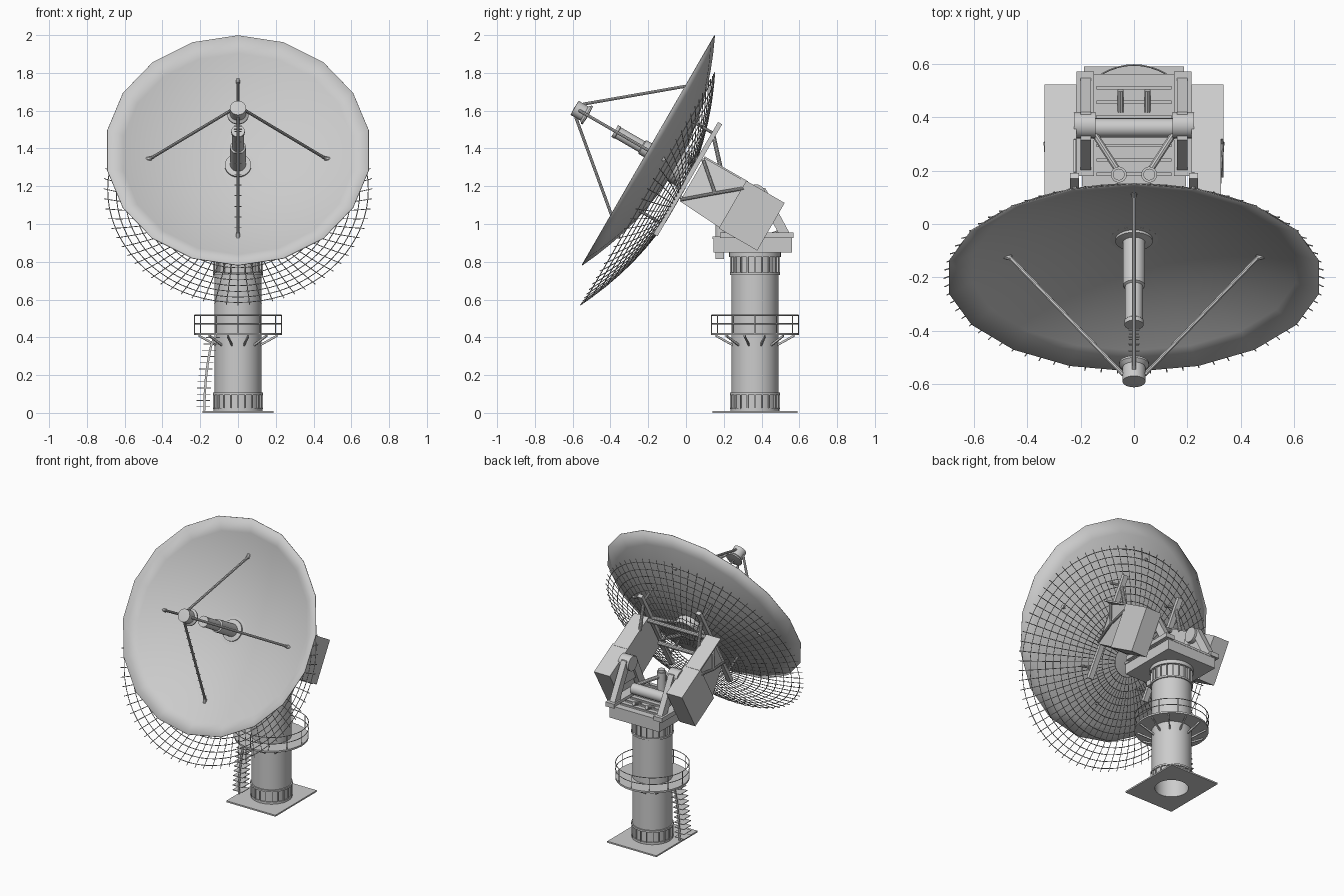
import bpy, bmesh
from math import sin, cos, pi, radians
from mathutils import Matrix, Vector

if "Cube" in bpy.data.objects:
    bpy.data.objects.remove(bpy.data.objects["Cube"])

ID = Matrix.Identity(4)
# Dish frame: local x = across, y = up in the rim plane, z = pointing axis (30 deg up)
DISH = Matrix.Translation((0, -0.2, 1.39)) @ Matrix.Rotation(radians(60), 4, 'X')
CY = 0.365                                  # pedestal axis
COL = Matrix.Translation((0, CY, 0))
R, DEPTH = 0.703, 0.17


def bowl(r):
    return -DEPTH * (1 - (r / R) ** 2)


def finish(name, bm, mat=ID, smooth=True):
    bmesh.ops.recalc_face_normals(bm, faces=bm.faces)
    me = bpy.data.meshes.new(name)
    bm.to_mesh(me)
    bm.free()
    ob = bpy.data.objects.new(name, me)
    bpy.context.collection.objects.link(ob)
    ob.matrix_world = mat
    if smooth:
        bpy.ops.object.select_all(action='DESELECT')
        bpy.context.view_layer.objects.active = ob
        ob.select_set(True)
        bpy.ops.object.shade_smooth_by_angle(angle=radians(30))
    return ob


def revolve(name, prof, mat=ID, n=32, closed=False):
    """Turn an (r, z) profile about local z."""
    bm = bmesh.new()
    rings = []
    for r, z in prof:
        if r == 0:
            rings.append([bm.verts.new((0, 0, z))] * n)
        else:
            rings.append([bm.verts.new((r * sin(2 * pi * i / n), r * cos(2 * pi * i / n), z)) for i in range(n)])
    pairs = list(zip(rings, rings[1:])) + ([(rings[-1], rings[0])] if closed else [])
    for a, b in pairs:
        for i in range(n):
            j = (i + 1) % n
            bm.faces.new(list(dict.fromkeys((a[i], a[j], b[j], b[i]))))
    return finish(name, bm, mat)


def hull(name, pts, mat=ID):
    bm = bmesh.new()
    for p in pts:
        bm.verts.new(p)
    bmesh.ops.convex_hull(bm, input=bm.verts)
    bmesh.ops.dissolve_limit(bm, angle_limit=0.01, verts=bm.verts, edges=bm.edges)
    return finish(name, bm, mat, False)


def box(name, lo, hi, mat=ID):
    return hull(name, [(x, y, z) for x in (lo[0], hi[0]) for y in (lo[1], hi[1]) for z in (lo[2], hi[2])], mat)


def tube(name, p, q, r, mat=ID, n=10):
    p, q = Vector(p), Vector(q)
    d = q - p
    m = mat @ Matrix.Translation(p) @ d.to_track_quat('Z', 'Y').to_matrix().to_4x4()
    return revolve(name, [(0, 0), (r, 0), (r, d.length), (0, d.length)], m, n)


def wires(name, paths, r, mat=ID):
    """Many thin poly-lines in one curve object; paths = [(points, cyclic)]."""
    cu = bpy.data.curves.new(name, 'CURVE')
    cu.dimensions = '3D'
    cu.bevel_depth, cu.bevel_resolution = r, 0
    for pts, cyc in paths:
        s = cu.splines.new('POLY')
        s.points.add(len(pts) - 1)
        for v, p in zip(s.points, pts):
            v.co = (*p, 1)
        s.use_cyclic_u = cyc
    ob = bpy.data.objects.new(name, cu)
    bpy.context.collection.objects.link(ob)
    ob.matrix_world = mat
    return ob


def ring(r, z, n=48):
    return [(r * cos(2 * pi * i / n), r * sin(2 * pi * i / n), z) for i in range(n)]


# Base plate with round opening
bm = bmesh.new()
loops = []
for z in (0, 0.01):
    sq, ci = [], []
    for i in range(32):
        c, s = cos(2 * pi * i / 32), sin(2 * pi * i / 32)
        m = max(abs(c), abs(s))
        sq.append(bm.verts.new((c / m * 0.187, s / m * 0.225, z)))
        ci.append(bm.verts.new((c * 0.105, s * 0.105, z)))
    loops.append((sq, ci))
(s0, c0), (s1, c1) = loops
for a, b in ((s0, c0), (s1, c1), (s0, s1), (c0, c1)):
    for i in range(32):
        j = (i + 1) % 32
        bm.faces.new((a[i], a[j], b[j], b[i]))
finish('base_plate', bm, COL, False)

# Hollow column with flanges
revolve('column', [(0.105, 0.01), (0.13, 0.01), (0.13, 0.025), (0.124, 0.025), (0.124, 0.095), (0.133, 0.095),
                   (0.133, 0.107), (0.125, 0.107), (0.125, 0.73), (0.133, 0.73), (0.133, 0.742), (0.122, 0.742),
                   (0.122, 0.825), (0.137, 0.825), (0.137, 0.85), (0.105, 0.85)], COL, 32, True)
for i in range(20):
    m = COL @ Matrix.Rotation(2 * pi * i / 20, 4, 'Z')
    for k, (z0, z1) in enumerate(((0.02, 0.1), (0.74, 0.83))):
        box(('lower', 'upper')[k] + '_flange_rib', (0.118, -0.003, z0), (0.132, 0.003, z1), m)

# Service platform, railing and brackets
revolve('platform', [(0.12, 0.412), (0.232, 0.412), (0.232, 0.424), (0.12, 0.424)], COL, 32, True)
wires('railing', [(ring(0.23, z), True) for z in (0.472, 0.517)] +
      [([(x, y, 0.42), (x, y, 0.517)], False) for x, y, _ in ring(0.23, 0, 12)], 0.003, COL)
for i in range(12):
    m = COL @ Matrix.Rotation(2 * pi * (i + 0.5) / 12, 4, 'Z')
    hull('platform_bracket', [(x, y, z + d) for y in (-0.004, 0.004) for d in (0, 0.012)
                              for x, z in ((0.12, 0.352), (0.215, 0.403))], m)

# Ladder with one bowed stringer and cross rungs
def bow(t):
    return -0.118 - 0.06 * cos(t * pi / 2) ** 0.6, 0.012 + 0.4 * t
path = [bow(t / 10) for t in range(11)]
for y in (0.265, 0.325):
    for (xa, za), (xb, zb) in zip(path, path[1:]):
        hull('ladder_stringer', [(x + d, y + e, z) for x, z in ((xa, za), (xb, zb))
                                 for d in (-0.006, 0.006) for e in (-0.003, 0.003)])
for i in range(12):
    x, z = bow((i + 0.6) / 12)
    box('ladder_rung', (x - 0.042, 0.255, z - 0.002), (x + 0.03, 0.335, z + 0.002))

# Turntable deck with slats and drive
box('turntable', (-0.19, 0.145, 0.85), (0.19, 0.56, 0.925))
box('turntable_lip', (-0.195, 0.14, 0.92), (0.195, 0.562, 0.935))
for i in range(7):
    box('deck_slat', (-0.14, 0.18 + i * 0.054, 0.935), (0.14, 0.192 + i * 0.054, 0.945))
box('azimuth_motor', (-0.03, 0.155, 0.815), (0.03, 0.2, 0.85))
tube('drive_cylinder', (-0.15, 0.36, 0.985), (0.15, 0.36, 0.985), 0.036, n=20)
for s in (-1, 1):
    tube('jack_motor', (s * 0.057, 0.185, 0.93), (s * 0.057, 0.185, 1.06), 0.03, n=16)
    tube('jack_motor_cap', (s * 0.057, 0.185, 1.06), (s * 0.057, 0.185, 1.075), 0.022, n=16)
    tube('drive_strut', (s * 0.06, 0.2, 1.03), (s * 0.15, 0.34, 1.0), 0.013)
    tube('deck_post', (s * 0.05, 0.42, 0.93), (s * 0.05, 0.5, 0.96), 0.012)

# Everything carried on both sides
PIV = (DISH.inverted() @ Vector((0, 0.37, 1.16)))
for s in (-1, 1):
    X = lambda a: s * a
    # A-frame yoke
    for name, y0, y1, yt in (('rear_yoke_leg', 0.5, 0.56, 0.39), ('front_yoke_leg', 0.19, 0.25, 0.34)):
        hull(name, [(X(x), y, z) for x in (0.16, 0.2) for y, z in
                    ((y0, 0.93), (y1, 0.93), (yt - 0.025, 1.19), (yt + 0.03, 1.19))])
    hull('yoke_web', [(X(x), y, z) for x in (0.175, 0.185) for y, z in
                      ((0.28, 1.03), (0.47, 1.03), (0.35, 1.18), (0.38, 1.18))])
    box('yoke_foot', (min(X(.15), X(.215)), 0.18, 0.925), (max(X(.15), X(.215)), 0.57, 0.955))
    tube('elevation_bearing', (X(0.145), 0.37, 1.16), (X(0.225), 0.37, 1.16), 0.05, n=20)
    # Counterweight and tapering arm
    xs = sorted((X(0.215), X(0.335)))
    box('counterweight', (xs[0], -0.171, -0.765), (xs[1], 0.12, -0.53), DISH)
    hull('tilt_arm', [(X(x), u, a) for x, u, a in
                      ((.218, -.165, -.53), (.325, -.165, -.53), (.218, .115, -.53), (.325, .115, -.53),
                       (.218, -.15, -.28), (.26, -.15, -.28), (.218, .115, -.28), (.26, .115, -.28))], DISH)
    box('arm_edge_plate', (xs[0], 0.112, -0.54), (xs[1] - 0.01, 0.122, -0.275), DISH)
    for u0, u1 in ((0.1, -0.02), (-0.14, -0.02)):
        tube('arm_brace', (X(0.27), u0, -0.28), (X(0.318), u1, -0.42), 0.009, DISH)
    tube('arm_brace', (X(0.318), -0.02, -0.42), (X(0.33), 0.08, -0.54), 0.009, DISH)
    # Long dish support bar
    xb = sorted((X(0.205), X(0.24)))
    box('dish_support_bar', (xb[0], -0.37, -0.27), (xb[1], 0.315, -0.245), DISH)
    for u in (-0.12, 0.1):
        tube('hub_brace', (X(0.22), u, -0.262), (0, u * 0.4, -0.2), 0.012, DISH)
    for u in (-0.3, 0.25):
        tube('dish_standoff', (X(0.222), u, -0.25), (X(0.222), u, bowl((0.222 ** 2 + u * u) ** 0.5)), 0.008, DISH)
    tube('bar_brace', (X(0.222), 0.24, -0.26), (X(0.222), 0.11, -0.38), 0.011, DISH)
tube('cross_beam', (-0.22, 0.1, -0.285), (0.22, 0.1, -0.285), 0.014, DISH)
tube('cross_beam', (-0.22, -0.13, -0.285), (0.22, -0.13, -0.285), 0.014, DISH)
tube('dish_hub', (0, 0, -0.225), (0, 0, -0.165), 0.09, DISH, 24)

# 18-sided dish shell
dish = revolve('dish', [(0, bowl(0))] + [(R * i / 8, bowl(R * i / 8)) for i in range(1, 9)], DISH, 18)
sol = dish.modifiers.new('thickness', 'SOLIDIFY')
sol.thickness, sol.offset = 0.004, 0

# Backing lattice: rings and spokes, hung 0.205 below the dish
N = 72
rr = [0.1 + 0.59 * i / 13 for i in range(14)]
spokes = [([(r * cos(2 * pi * i / N), r * sin(2 * pi * i / N), bowl(r)) for r in rr[(0 if i % 2 else 2)::2] + [0.712]], False)
          for i in range(N)]
wires('backing_lattice', [(ring(r, bowl(r), N), True) for r in rr] + spokes, 0.0025,
      Matrix.Translation((0, 0, -0.205)) @ DISH)

# Feed horn, rod and secondary reflector
revolve('feed_horn', [(0, -0.172), (0.07, -0.172), (0.07, -0.155), (0.042, -0.15), (0.042, 0.035), (0.033, 0.04),
                      (0.033, 0.185), (0.036, 0.188), (0.036, 0.205), (0, 0.205)], DISH, 24)
tube('feed_rod', (0, 0, 0.2), (0, 0, 0.39), 0.005, DISH, 8)
for i in range(5):
    box('feed_rod_pin', (-0.02, -0.002, 0.225 + i * 0.03), (0.02, 0.002, 0.229 + i * 0.03), DISH)
revolve('secondary_reflector', [(0, 0.365), (0.056, 0.37), (0.056, 0.378), (0.043, 0.39), (0.043, 0.45), (0, 0.452)], DISH, 24)

# Four reflector struts; the lower one carries steps
for k in range(4):
    m = DISH @ Matrix.Rotation(k * pi / 2, 4, 'Z')
    tube('reflector_strut', (0, 0.04, 0.42), (0, 0.47, bowl(0.47)), 0.008, m, 8)
    tube('strut_foot', (0, 0.46, bowl(0.46) + 0.012), (0, 0.485, bowl(0.485) - 0.004), 0.011, m, 8)
    if k == 2:
        for i in range(10):
            t = 0.12 + i * 0.09
            p = Vector((0, 0.04, 0.42)).lerp(Vector((0, 0.47, bowl(0.47))), t)
            tube('strut_step', p - Vector((0.018, 0, 0)), p + Vector((0.018, 0, 0)), 0.0025, m, 6)
